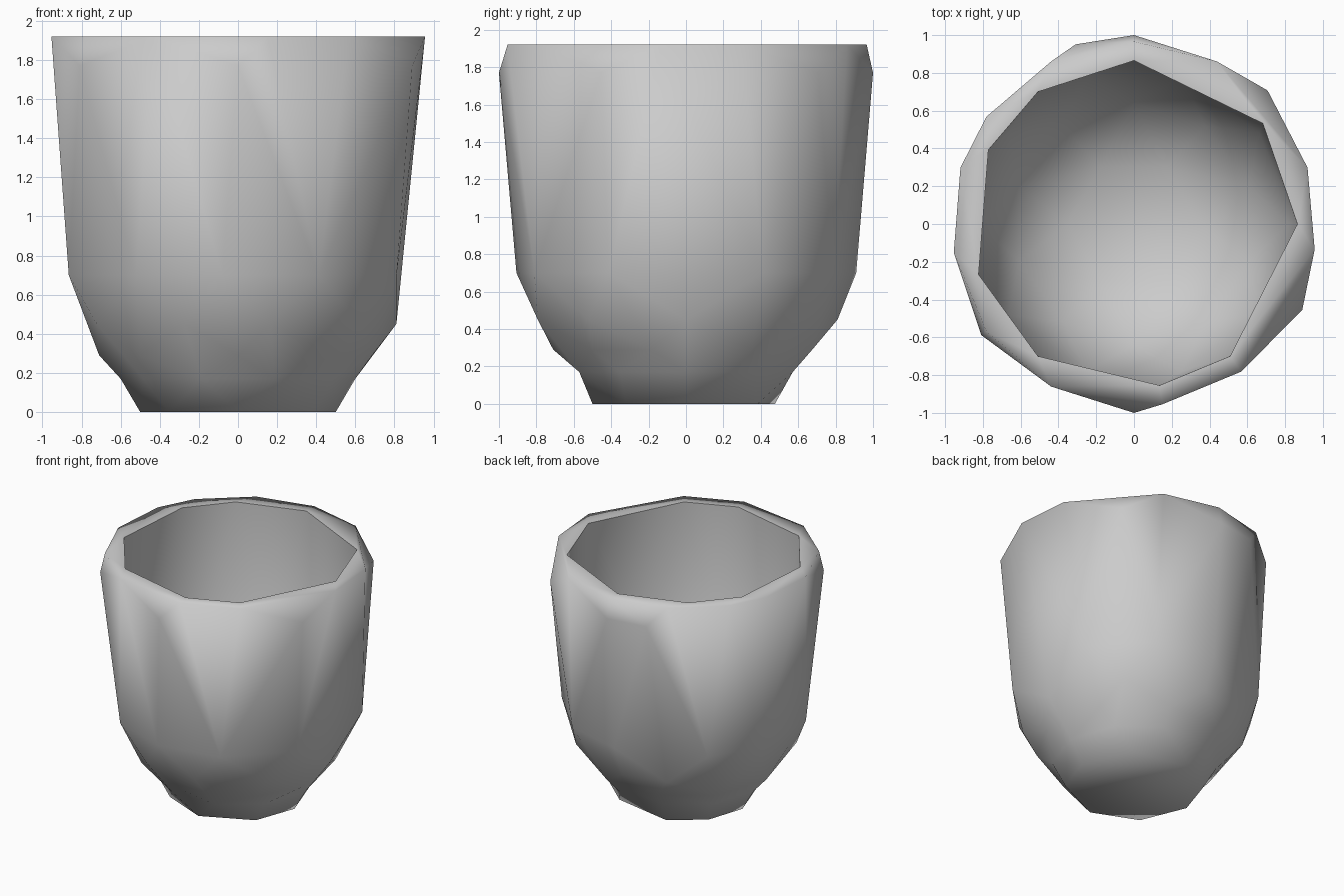
import bpy
import bmesh
from math import radians, cos, sin, hypot

if "Cube" in bpy.data.objects:
    bpy.data.objects.remove(bpy.data.objects["Cube"])

RIM, FOOT = 1.92, 0.17
bm = bmesh.new()


def ring(radius, z, angles):
    """Points of a faceted ring at the given angles in degrees."""
    return [bm.verts.new((radius * cos(radians(a)), radius * sin(radians(a)), z)) for a in angles]


def flat_at(face, z):
    return all(abs(v.co.z - z) < 1e-4 for v in face.verts)


def shell(verts, open_at):
    """Convex skin around the rings, left open at the given heights."""
    before = set(bm.faces)
    res = bmesh.ops.convex_hull(bm, input=verts)
    bmesh.ops.delete(bm, geom=[v for v in verts if v.is_valid and not v.link_faces], context='VERTS')
    caps = [f for f in bm.faces if f not in before and any(flat_at(f, z) for z in open_at)]
    bmesh.ops.delete(bm, geom=caps, context='FACES')


foot_angles = range(0, 360, 36)

# Outer body: rim, shoulder points, wall and rounded lower belly
shell(ring(0.966, RIM, (18, 63, 90, 117, 144, 162, 189, 216, 243, 279, 306, 352))
      + ring(1.0, 1.77, (45, 90, 108, 216, 270, 333))
      + ring(0.91, 0.7, (27, 60, 90, 135, 162, 198, 235, 265, 297, 333))
      + ring(0.81, 0.45, (0, 45, 90, 115, 153, 207, 250, 282, 320))
      + ring(0.71, 0.29, (30, 72, 108, 144, 180, 225, 270, 315, 345))
      + ring(0.60, FOOT, foot_angles), (RIM, FOOT))

# Foot
shell(ring(0.60, FOOT, foot_angles)
      + ring(0.50, 0, (0, 50, 108, 144, 180, 225, 270, 320)), (FOOT,))

# Hollow inside
shell(ring(0.865, RIM, (0, 38, 90, 126, 153, 198, 234, 279, 306))
      + ring(0.82, 0.8, range(0, 360, 36))
      + ring(0.64, 0.42, range(18, 360, 36))
      + ring(0.35, 0.22, range(0, 360, 60)), (RIM,))

# Join the foot to the body and close the flat rim
bmesh.ops.remove_doubles(bm, verts=bm.verts[:], dist=0.001)
rim_edges = [e for e in bm.edges if e.is_boundary and flat_at(e, RIM)]
for e in rim_edges:
    e.smooth = all(hypot(v.co.x, v.co.y) > 0.92 for v in e.verts)
bmesh.ops.triangle_fill(bm, edges=rim_edges, use_beauty=True, normal=(0, 0, 1))
bmesh.ops.recalc_face_normals(bm, faces=bm.faces[:])
for f in bm.faces:
    f.smooth = True

mesh = bpy.data.meshes.new("cup")
bm.to_mesh(mesh)
bm.free()
cup = bpy.data.objects.new("cup", mesh)
bpy.context.collection.objects.link(cup)

# Plain grey
grey = bpy.data.materials.new("light_grey")
grey.use_nodes = True
grey.diffuse_color = (0.6, 0.6, 0.6, 1)
grey.node_tree.nodes["Principled BSDF"].inputs["Base Color"].default_value = (0.6, 0.6, 0.6, 1)
mesh.materials.append(grey)
